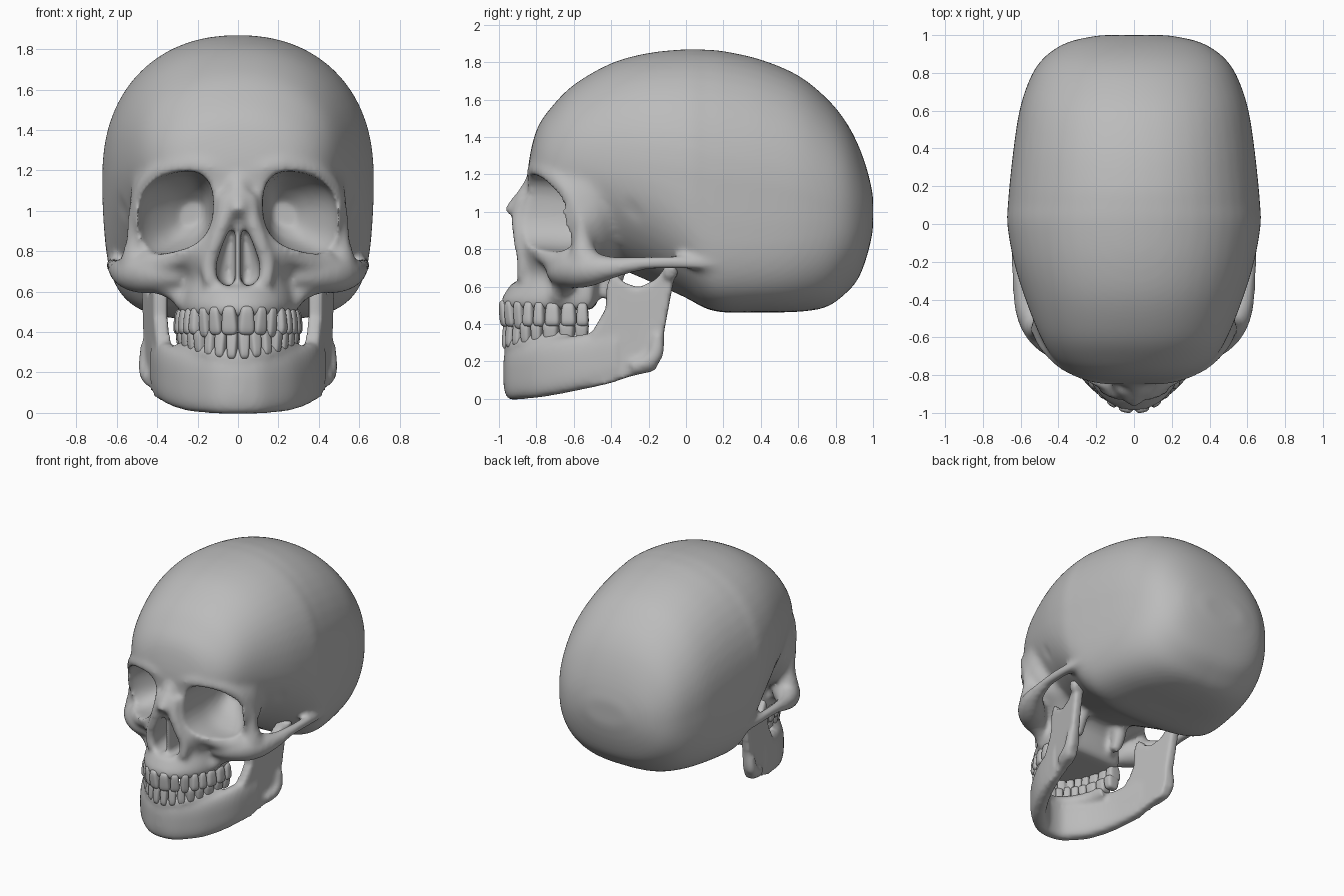
import bpy
import bmesh
import math
from mathutils import Vector

default_cube = bpy.data.objects.get("Cube")
if default_cube:
    bpy.data.objects.remove(default_cube, do_unlink=True)

X, Y, Z = Vector((1, 0, 0)), Vector((0, 1, 0)), Vector((0, 0, 1))

bone = bpy.data.materials.new("bone_grey")
bone.use_nodes = True
bone.diffuse_color = (0.5, 0.5, 0.5, 1)
bone.node_tree.nodes["Principled BSDF"].inputs["Base Color"].default_value = bone.diffuse_color


# ---------- helpers ----------
def flowing(stations, steps=4):
    """Catmull-Rom interpolation of rows of numbers."""
    rows = []
    last = len(stations) - 1
    for i in range(last):
        quad = zip(stations[max(i - 1, 0)], stations[i], stations[i + 1], stations[min(i + 2, last)])
        quad = list(quad)
        for k in range(steps):
            t = k / steps
            rows.append([b + 0.5 * t * ((c - a) + t * ((2 * a - 5 * b + 4 * c - d) + t * (3 * b - a - 3 * c + d)))
                         for a, b, c, d in quad])
    rows.append(list(stations[-1]))
    return rows


def ring(center, u, v, width, low, high, n_low=2.0, n_high=2.0, count=36):
    """Superellipse whose lower and upper halves may differ."""
    points = []
    for i in range(count):
        angle = math.tau * (i + 0.5) / count
        c, s = math.cos(angle), math.sin(angle)
        n, reach = (n_high, high) if s > 0 else (n_low, low)
        across = math.copysign(abs(c) ** (2 / n), c) * width
        along = math.copysign(abs(s) ** (2 / n), s) * reach
        points.append(center + u * across + v * along)
    return points


def loft(bm, rings, mirror=False):
    """Skin closed rings and cap both ends, optionally on both sides."""
    for side in (1, -1) if mirror else (1,):
        loops = [[bm.verts.new((p.x * side, p.y, p.z)) for p in r] for r in rings]
        for a, b in zip(loops, loops[1:]):
            for i in range(len(a)):
                j = (i + 1) % len(a)
                bm.faces.new((a[i], a[j], b[j], b[i]))
        bm.faces.new(loops[0])
        bm.faces.new(loops[-1])


def tube(bm, stations, mirror=True):
    """Round bar through (x, y, z, radius) stations."""
    rows = flowing(stations)
    pts = [Vector(r[:3]) for r in rows]
    span = pts[-1] - pts[0]
    ref = min((X, Y, Z), key=lambda axis: abs(span.dot(axis)))
    rings = []
    for i, p in enumerate(pts):
        t = (pts[min(i + 1, len(pts) - 1)] - pts[max(i - 1, 0)]).normalized()
        u = t.cross(ref).normalized()
        rings.append(ring(p, u, u.cross(t), rows[i][3], rows[i][3], rows[i][3], count=16))
    loft(bm, rings, mirror)


def make_object(name, bm):
    bmesh.ops.recalc_face_normals(bm, faces=bm.faces[:])
    mesh = bpy.data.meshes.new(name)
    bm.to_mesh(mesh)
    bm.free()
    obj = bpy.data.objects.new(name, mesh)
    bpy.context.scene.collection.objects.link(obj)
    return obj


def bake(obj):
    """Apply the modifier stack."""
    graph = bpy.context.evaluated_depsgraph_get()
    mesh = bpy.data.meshes.new_from_object(obj.evaluated_get(graph))
    obj.modifiers.clear()
    obj.data = mesh


def fuse(obj, voxel, rounds):
    """Melt overlapping parts into one smooth skin."""
    remesh = obj.modifiers.new("fuse", 'REMESH')
    remesh.mode = 'VOXEL'
    remesh.voxel_size = voxel
    soften = obj.modifiers.new("soften", 'SMOOTH')
    soften.factor = 0.5
    soften.iterations = rounds
    bake(obj)


def finish(obj):
    obj.data.materials.clear()
    obj.data.materials.append(bone)
    obj.data.shade_smooth()


# ---------- braincase: y, bottom, top, half width, lower squareness ----------
bm = bmesh.new()
braincase = [(-.845, 1.1, 1.24, .12, 2), (-.825, 1, 1.35, .24, 2), (-.79, .95, 1.46, .33, 2),
             (-.72, .9, 1.56, .42, 2), (-.6, .85, 1.68, .495, 2), (-.4, .72, 1.795, .575, 2),
             (-.2, .63, 1.85, .637, 2.2), (0, .54, 1.87, .672, 2.9), (.1, .485, 1.868, .668, 3.7),
             (.2, .462, 1.86, .66, 4.2), (.4, .462, 1.815, .638, 4), (.6, .465, 1.73, .607, 3.4),
             (.75, .49, 1.61, .56, 2.9), (.85, .56, 1.49, .505, 2.6), (.92, .64, 1.36, .43, 2.4),
             (.97, .77, 1.22, .33, 2.2), (1, .9, 1.09, .18, 2)]
rings = []
for y, low, high, width, square in flowing(braincase):
    mid = low + (high - low) * 0.48
    rings.append(ring(Vector((0, y, mid)), X, Z, width, mid - low, high - mid, square, 2.2, 48))
loft(bm, rings)

# ---------- face block: z, front, back, half width ----------
face = [(.475, -.98, -.5, .285), (.52, -.995, -.47, .305), (.58, -.96, -.46, .3), (.66, -.91, -.44, .29),
        (.74, -.9, -.35, .36), (.82, -.89, -.3, .47), (.95, -.87, -.3, .535), (1.1, -.845, -.3, .53),
        (1.18, -.85, -.3, .505), (1.25, -.825, -.3, .46), (1.34, -.76, -.3, .38)]
loft(bm, [ring(Vector((0, -.52, z)), X, Y, width, -.52 - front, back + .52, 2.1, 2.3, 48)
          for z, front, back, width in flowing(face)])
skull = make_object("skull", bm)
fuse(skull, .02, 4)

# ---------- hollows: temples and nose opening, then eye sockets ----------
def carve(obj, cutter_bm):
    cutter = make_object("hollow_cutter", cutter_bm)
    cutter.hide_render = True
    cut = obj.modifiers.new("carve", 'BOOLEAN')
    cut.operation = 'DIFFERENCE'
    cut.solver = 'EXACT'
    cut.object = cutter
    bake(obj)
    bpy.data.objects.remove(cutter, do_unlink=True)


bm = bmesh.new()
rings = []
for a in range(-84, 85, 12):
    rise, s = math.sin(math.radians(a)), math.cos(math.radians(a))
    center = Vector((.6 + .05 * rise, -.38, .8 + .36 * rise))
    rings.append(ring(center, X, Y, .105 * s, .16 * s, .2 * s))
loft(bm, rings, True)
nostril = [(.625, .05), (.655, .1), (.72, .112), (.82, .085), (.92, .05), (.985, .02)]
loft(bm, [ring(Vector((0, -.93, z)), X, Y, w, .3, .23, 4, 4) for z, w in flowing(nostril)])
carve(skull, bm)

# ---------- raised bone: brows, cheeks, arches, nose ----------
bm = bmesh.new()
bm.from_mesh(skull.data)
bpy.data.objects.remove(skull, do_unlink=True)
# brow and outer socket rim
tube(bm, [(.06, -.805, 1.19, .045), (.2, -.795, 1.225, .05), (.36, -.73, 1.2, .05), (.46, -.64, 1.12, .045),
          (.505, -.565, .98, .04), (.505, -.555, .86, .05), (.505, -.545, .75, .08)])
# cheekbone and its arch
tube(bm, [(.27, -.7, .69, .06), (.37, -.655, .685, .085), (.47, -.57, .69, .1), (.54, -.48, .695, .085),
          (.588, -.37, .705, .055), (.612, -.22, .725, .038), (.62, -.05, .73, .036), (.618, .1, .72, .03),
          (.61, .28, .72, .018)])
# lower socket rim
tube(bm, [(.14, -.83, .87, .03), (.23, -.8, .79, .035), (.36, -.715, .74, .04), (.46, -.62, .75, .045)])
# strut from cheek to tooth ridge
tube(bm, [(.4, -.62, .66, .07), (.31, -.66, .6, .05), (.27, -.7, .53, .035)])
# nose bridge and sides of the nose opening
tube(bm, [(0, -.8, 1.17, .055), (0, -.85, 1.08, .06), (0, -.92, 1.01, .05), (0, -.94, .985, .04)], False)
tube(bm, [(.05, -.85, 1.07, .055), (.065, -.89, .97, .045), (.105, -.885, .86, .042), (.145, -.865, .74, .042),
          (.135, -.875, .64, .037)])
# nasal septum
loft(bm, [ring(Vector((0, -.78, z)), X, Y, .016, .11, .13, 4, 4) for z in (.6, .7, .8, .95)])
# wings behind the palate
tube(bm, [(.17, -.36, .75, .06), (.18, -.39, .62, .05), (.17, -.42, .53, .035)])
skull = make_object("skull", bm)
fuse(skull, .018, 3)

# eye sockets, opened through the finished rims: y, x, z, half width, half height
bm = bmesh.new()
socket = [(-1.1, .312, .995, .193, .195), (-.8, .312, .995, .193, .195), (-.65, .312, .985, .188, .19),
          (-.56, .295, .985, .165, .17), (-.46, .26, .985, .115, .125), (-.38, .23, .985, .06, .06)]
tilt = (X - Z * 0.2).normalized()
loft(bm, [ring(Vector((x, y, z)), tilt, Z, w, h, h, 2.6, 2.5) for y, x, z, w, h in flowing(socket)], True)
carve(skull, bm)
fuse(skull, .016, 5)
finish(skull)

# ---------- lower jaw ----------
bm = bmesh.new()
# body: x, y, bottom, top, half thickness
body = flowing([(-.03, -.922, -.004, .3, .056), (.07, -.912, -.004, .3, .056), (.145, -.865, 0, .3, .058),
                (.225, -.785, .008, .31, .06), (.29, -.68, .025, .325, .06), (.335, -.58, .045, .34, .058),
                (.365, -.48, .066, .36, .052), (.395, -.36, .1, .38, .042)])
rings = []
for i, (x, y, low, high, thick) in enumerate(body):
    before, after = body[max(i - 1, 0)], body[min(i + 1, len(body) - 1)]
    normal = Vector((after[1] - before[1], before[0] - after[0], 0)).normalized()
    half = (high - low) / 2
    rings.append(ring(Vector((x, y, low + half)), normal, Z, thick, half, half, 3.2, 2.6))
loft(bm, rings, True)
# upright branch, cut from a side profile
branch = [(-.5, .062), (-.4, .085), (-.3, .12), (-.165, .15), (-.13, .235), (-.115, .37), (-.055, .69), (-.1, .715),
          (-.16, .64), (-.25, .595), (-.33, .62), (-.39, .685), (-.425, .6), (-.43, .48), (-.5, .36)]
loft(bm, [[Vector((.458 + y * .18 + off, y, z)) for y, z in branch] for off in (-.036, .036)], True)
# jaw joint and flared corner
tube(bm, [(.4, -.08, .675, .035), (.45, -.08, .685, .042), (.51, -.085, .675, .035)])
tube(bm, [(.425, -.28, .17, .045), (.445, -.2, .2, .045), (.452, -.16, .25, .042), (.445, -.15, .34, .036)])


def arch_point(width, depth, degrees):
    a = math.radians(degrees)
    return width * math.sin(a), -.52 - depth * math.cos(a)


# ridge that carries the lower teeth
tube(bm, [(*arch_point(.262, .4, a), .27 + a * .0006, .055) for a in range(-8, 90, 14)])
lower_jaw = make_object("lower_jaw", bm)
fuse(lower_jaw, .016, 6)
finish(lower_jaw)


# ---------- teeth ----------
def tooth_row(name, arch, widths, root, tip, rise):
    """Walk half of the dental arch, placing mirrored rounded blocks."""
    bm = bmesh.new()
    walk = [Vector(arch_point(*arch, a / 4)) for a in range(361)]
    lengths = [0]
    for p, q in zip(walk, walk[1:]):
        lengths.append(lengths[-1] + (q - p).length)
    scale = lengths[-1] / sum(widths)
    travelled = 0
    for n, width in enumerate(widths):
        width *= scale
        place = travelled + width / 2
        travelled += width
        k = min(range(1, len(walk) - 1), key=lambda i: abs(lengths[i] - place))
        along = (walk[k + 1] - walk[k - 1]).normalized()
        out = Vector((along.y, -along.x))
        molar = n > 2
        top = root + rise * n
        canine = .012 * (n == 2) * (1 if tip > root else -1)
        for side in (1, -1):
            for v in bmesh.ops.create_cube(bm, size=1)["verts"]:
                at_tip = v.co.z > 0
                spread = 1.1 if at_tip else .82
                if n == 2 and at_tip:
                    spread = .8
                depth = (.11 if at_tip else .085) if molar else (.06 if at_tip else .085)
                flat = walk[k] + along * v.co.x * width * spread + out * v.co.y * depth
                v.co = (flat.x * side, flat.y, tip + canine if at_tip else top)
    bmesh.ops.subdivide_edges(bm, edges=bm.edges[:], cuts=1, use_grid_fill=True)
    row = make_object(name, bm)
    row.modifiers.new("round", 'SUBSURF').levels = 2
    bake(row)
    finish(row)


tooth_row("upper_teeth", (.27, .445), [.085, .07, .075, .066, .066, .09, .088, .07], .53, .385, -.002)
tooth_row("lower_teeth", (.258, .428), [.06, .062, .07, .066, .07, .095, .09, .08], .265, .415, .007)
